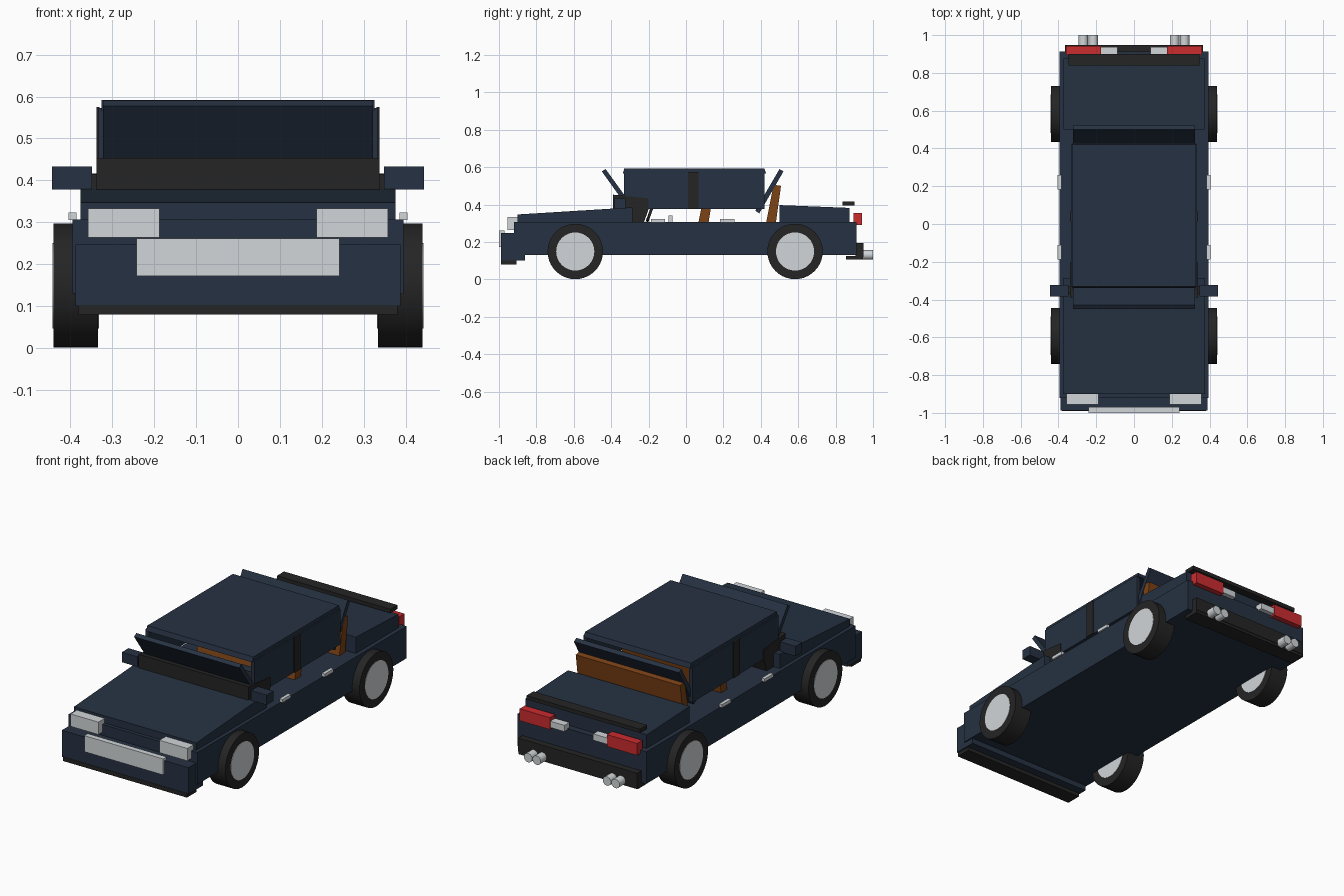
import bpy, bmesh, math
from mathutils import Matrix

cube = bpy.data.objects.get("Cube")
if cube:
    bpy.data.objects.remove(cube)


def material(name, color):
    m = bpy.data.materials.new(name)
    m.use_nodes = True
    m.diffuse_color = (*color, 1)
    bsdf = next(n for n in m.node_tree.nodes if n.type == "BSDF_PRINCIPLED")
    bsdf.inputs["Base Color"].default_value = (*color, 1)
    return m


BLUE = material("navy_paint", (0.019, 0.031, 0.054))
BLACK = material("black_trim", (0.018, 0.018, 0.018))
SILVER = material("silver", (0.64, 0.67, 0.69))
RED = material("red_lens", (0.6, 0.025, 0.028))
BROWN = material("brown_leather", (0.2, 0.055, 0.008))


def finish(name, bm, mat):
    bmesh.ops.recalc_face_normals(bm, faces=bm.faces)
    me = bpy.data.meshes.new(name)
    bm.to_mesh(me)
    bm.free()
    me.materials.append(mat)
    ob = bpy.data.objects.new(name, me)
    bpy.context.collection.objects.link(ob)
    return ob


def prism(name, mat, x0, x1, profile):
    """Side profile of (y, z) points extruded from x0 to x1."""
    bm = bmesh.new()
    face = bm.faces.new([bm.verts.new((x0, y, z)) for y, z in profile])
    out = bmesh.ops.extrude_face_region(bm, geom=[face])
    moved = [v for v in out["geom"] if isinstance(v, bmesh.types.BMVert)]
    bmesh.ops.translate(bm, verts=moved, vec=(x1 - x0, 0, 0))
    return finish(name, bm, mat)


def box(name, mat, x0, x1, y0, y1, z0, z1):
    return prism(name, mat, x0, x1, [(y0, z0), (y1, z0), (y1, z1), (y0, z1)])


def pair(name, mat, x0, x1, *rest):
    box("left_" + name, mat, x0, x1, *rest)
    box("right_" + name, mat, -x1, -x0, *rest)


def cylinder(name, mat, center, radius, depth, rotation, sides=32):
    bm = bmesh.new()
    bmesh.ops.create_cone(bm, cap_ends=True, segments=sides, radius1=radius,
                          radius2=radius, depth=depth,
                          matrix=Matrix.Translation(center) @ rotation)
    ob = finish(name, bm, mat)
    for p in ob.data.polygons:
        p.use_smooth = len(p.vertices) == 4
    bpy.ops.object.select_all(action="DESELECT")
    bpy.context.view_layer.objects.active = ob
    ob.select_set(True)
    bpy.ops.object.shade_smooth_by_angle(angle=math.radians(35))
    return ob


ALONG_X = Matrix.Rotation(math.pi / 2, 4, "Y")
ALONG_Y = Matrix.Rotation(math.pi / 2, 4, "X")

# Body shell, hood and trunk
box("body", BLUE, -0.395, 0.395, -0.92, 0.912, 0.13, 0.307)
prism("hood", BLUE, -0.375, 0.375,
      [(-0.9, 0.3), (-0.9, 0.347), (-0.285, 0.385), (-0.285, 0.3)])
prism("trunk", BLUE, -0.372, 0.372,
      [(0.5, 0.3), (0.5, 0.397), (0.875, 0.382), (0.875, 0.3)])

# Front bumper, grille and lamps
box("front_bumper", BLUE, -0.388, 0.388, -0.988, -0.915, 0.1, 0.247)
box("bumper_base", BLUE, -0.388, 0.388, -0.93, -0.86, 0.1, 0.135)
box("front_lip", BLACK, -0.38, 0.38, -0.99, -0.905, 0.08, 0.103)
box("grille", SILVER, -0.242, 0.242, -1.0, -0.97, 0.172, 0.261)
pair("headlight", SILVER, 0.187, 0.358, -0.955, -0.9, 0.264, 0.333)

# Rear bumper, lamps, spoiler and exhausts
box("rear_bumper", BLACK, -0.365, 0.365, 0.905, 0.948, 0.12, 0.195)
box("rear_lip", BLACK, -0.365, 0.365, 0.855, 0.945, 0.105, 0.125)
pair("taillight", RED, 0.175, 0.36, 0.895, 0.942, 0.29, 0.356)
pair("reverse_light", SILVER, 0.088, 0.175, 0.895, 0.938, 0.3, 0.335)
box("spoiler", BLACK, -0.348, 0.348, 0.838, 0.9, 0.395, 0.416)
for side, s in (("left", 1), ("right", -1)):
    for part, x in (("inner", 0.215), ("outer", 0.268)):
        cylinder(f"{side}_{part}_exhaust", SILVER, (s * x, 0.96, 0.131),
                 0.025, 0.08, ALONG_Y, 20)

# Cabin: roof, side panels, pillars and tilted glass slabs
prism("roof", BLUE, -0.325, 0.325,
      [(-0.338, 0.565), (-0.33, 0.592), (0.42, 0.592), (0.428, 0.565)])
pair("window_panel", BLUE, 0.312, 0.333, -0.332, 0.42, 0.377, 0.573)
pair("door_pillar", BLACK, 0.33, 0.338, 0.012, 0.066, 0.377, 0.575)
prism("windshield", BLUE, -0.322, 0.322,
      [(-0.45, 0.577), (-0.43, 0.59), (-0.3, 0.41), (-0.322, 0.398)])
prism("rear_window", BLUE, -0.322, 0.322,
      [(0.5, 0.59), (0.521, 0.577), (0.392, 0.353), (0.37, 0.367)])

# Interior
prism("dashboard", BLACK, -0.338, 0.338,
      [(-0.39, 0.36), (-0.39, 0.453), (-0.2, 0.433),
       (-0.2, 0.375), (-0.225, 0.305), (-0.29, 0.305)])
prism("front_seat_back", BROWN, -0.3, 0.3,
      [(0.066, 0.3), (0.12, 0.3), (0.15, 0.49), (0.105, 0.495)])
prism("rear_seat_back", BROWN, -0.32, 0.32,
      [(0.428, 0.3), (0.48, 0.3), (0.508, 0.5), (0.468, 0.506)])
cylinder("steering_wheel", BLACK, (0.17, -0.19, 0.36), 0.055, 0.015,
         Matrix.Rotation(math.radians(70), 4, "X"), 20)
box("gear_lever", SILVER, -0.01, 0.01, -0.093, -0.072, 0.3, 0.342)

# Mirrors and door handles
pair("mirror", BLUE, 0.348, 0.444, -0.383, -0.324, 0.378, 0.433)
pair("mirror_mount", BLACK, 0.33, 0.355, -0.37, -0.33, 0.375, 0.415)
pair("front_door_handle", SILVER, 0.385, 0.404, -0.188, -0.112, 0.305, 0.323)
pair("rear_door_handle", SILVER, 0.385, 0.404, 0.183, 0.26, 0.305, 0.323)

# Wheels
for end, y in (("front", -0.592), ("rear", 0.583)):
    for side, s in (("left", 1), ("right", -1)):
        center = (s * 0.387, y, 0.149)
        cylinder(f"{end}_{side}_tire", BLACK, center, 0.148, 0.106, ALONG_X, 40)
        cylinder(f"{end}_{side}_hub", SILVER, center, 0.102, 0.11, ALONG_X, 32)
